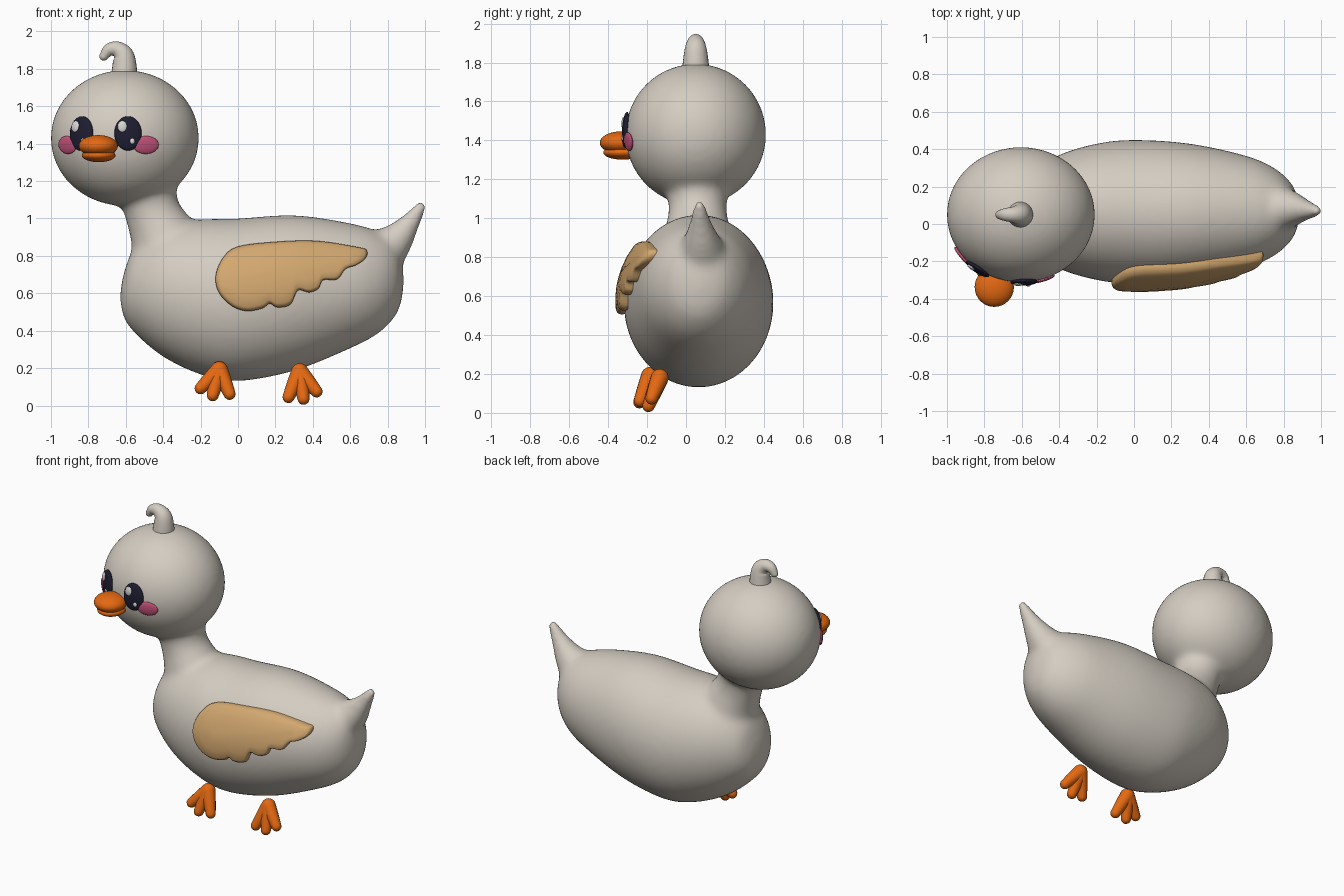
import bpy, bmesh, math
from mathutils import Vector, Matrix

if "Cube" in bpy.data.objects:
    bpy.data.objects.remove(bpy.data.objects["Cube"], do_unlink=True)


def material(name, rgb):
    m = bpy.data.materials.new(name)
    m.use_nodes = True
    m.diffuse_color = (*rgb, 1)
    bsdf = m.node_tree.nodes["Principled BSDF"]
    bsdf.inputs["Base Color"].default_value = (*rgb, 1)
    bsdf.inputs["Roughness"].default_value = 0.6
    return m


CREAM = material("warm_white", (0.66, 0.61, 0.54))
TAN = material("wing_tan", (0.65, 0.39, 0.16))
ORANGE = material("beak_orange", (0.78, 0.14, 0.006))
NAVY = material("eye_navy", (0.012, 0.012, 0.03))
PINK = material("cheek_pink", (0.58, 0.09, 0.2))
SHINE = material("eye_shine", (0.7, 0.68, 0.67))


def finish(name, bm, mat):
    bmesh.ops.recalc_face_normals(bm, faces=bm.faces)
    for f in bm.faces:
        f.smooth = True
    me = bpy.data.meshes.new(name)
    bm.to_mesh(me)
    bm.free()
    me.materials.append(mat)
    ob = bpy.data.objects.new(name, me)
    bpy.context.collection.objects.link(ob)
    return ob


def spline(pts, steps, closed=False):
    """Catmull-Rom curve through tuples of any length."""
    p = [Vector(q) for q in pts]
    n = len(p)
    get = (lambda i: p[i % n]) if closed else (lambda i: p[max(0, min(n - 1, i))])
    out = []
    for i in range(n if closed else n - 1):
        a, b, c, d = (get(i + k) for k in (-1, 0, 1, 2))
        for s in range(steps):
            t = s / steps
            out.append(0.5 * (2 * b + (c - a) * t + (2 * a - 5 * b + 4 * c - d) * t * t
                              + (3 * b - a - 3 * c + d) * t ** 3))
    return out if closed else out + [p[-1]]


def skin(bm, rings, caps=(True, True)):
    rows = [[bm.verts.new(v) for v in r] for r in rings]
    n = len(rows[0])
    for a, b in zip(rows, rows[1:]):
        for i in range(n):
            bm.faces.new((a[i], a[(i + 1) % n], b[(i + 1) % n], b[i]))
    if caps[0]:
        bm.faces.new(rows[0])
    if caps[1]:
        bm.faces.new(rows[-1])


def tube(bm, path, steps=6, sides=24):
    """Round-ended tapering tube; each path point is x, y, z, radius."""
    pts = spline(path, steps)
    pos = [Vector(p[:3]) for p in pts]
    last = len(pts) - 1
    tans = [(pos[min(i + 1, last)] - pos[max(i - 1, 0)]).normalized() for i in range(last + 1)]
    stations = [(pos[i], tans[i], pts[i][3]) for i in range(last + 1)]
    angles = [math.radians(a) for a in (20, 40, 60, 80)]
    cap = lambda i, s: [(pos[i] + tans[i] * s * pts[i][3] * math.sin(a), tans[i],
                         pts[i][3] * math.cos(a)) for a in angles]
    rings = []
    for c, t, r in cap(0, -1)[::-1] + stations + cap(last, 1):
        u = t.cross(Vector((0, 1, 0))).normalized()
        v = t.cross(u)
        rings.append([c + r * (u * math.cos(k * math.tau / sides) + v * math.sin(k * math.tau / sides))
                      for k in range(sides)])
    skin(bm, rings)


def ball(bm, centre, radii, frame=Matrix(), seg=32):
    m = frame @ Matrix.Translation(centre) @ Matrix.Diagonal((*radii, 1))
    bmesh.ops.create_uvsphere(bm, u_segments=seg, v_segments=seg // 2, radius=1, matrix=m)


# Body stations: x, bottom z, top z, half width
MID_Y = 0.065
stations = spline([(-.63, .56, .6, .02), (-.61, .47, .71, .12), (-.55, .385, .85, .21),
                   (-.4, .26, .96, .305), (-.2, .165, .995, .365), (0, .13, 1.0, .385),
                   (.3, .185, 1.018, .365), (.6, .305, .975, .3), (.75, .385, .93, .235),
                   (.84, .475, .87, .155), (.875, .56, .78, .08), (.885, .64, .7, .02)], 5)


def body_front(x, z):
    """y of the front flank of the body at x, z."""
    for a, b in zip(stations, stations[1:]):
        if a[0] <= x <= b[0]:
            s = a.lerp(b, (x - a[0]) / (b[0] - a[0]))
            k = (z - (s[1] + s[2]) / 2) / ((s[2] - s[1]) / 2)
            return MID_Y - s[3] * math.sqrt(max(0.1, 1 - k * k))
    return MID_Y


# Body, neck, head and tail fused into one soft skin
HEAD = Vector((-.605, .05, 1.43))
HEAD_R = Vector((.397, .362, .364))
bm = bmesh.new()
skin(bm, [[(s[0], MID_Y + s[3] * math.cos(a), (s[1] + s[2]) / 2 + (s[2] - s[1]) / 2 * math.sin(a))
           for a in (k * math.tau / 48 for k in range(48))] for s in stations])
tube(bm, [(-.34, .06, .72, .25), (-.39, .06, .88, .19), (-.455, .06, 1.03, .15),
          (-.49, .06, 1.16, .16)], sides=40)
tube(bm, [(.7, .08, .76, .17), (.83, .08, .87, .105), (.91, .075, .965, .062), (.975, .07, 1.06, .035)])
ball(bm, HEAD, HEAD_R, seg=64)
body = finish("body", bm, CREAM)
fuse = body.modifiers.new("fuse", 'REMESH')
fuse.mode = 'VOXEL'
fuse.voxel_size = 0.017
fuse.use_smooth_shade = True
soften = body.modifiers.new("soften", 'SMOOTH')
soften.factor = 0.5
soften.iterations = 22

# Curled crest
bm = bmesh.new()
tube(bm, [(-.61, .05, 1.74, .073), (-.607, .05, 1.82, .064), (-.615, .05, 1.875, .055),
          (-.65, .05, 1.905, .042), (-.69, .05, 1.9, .034), (-.717, .05, 1.868, .024)])
finish("crest", bm, CREAM)

# Scalloped wing hugging the flank
outline = spline([(-.12, .69), (-.1, .6), (-.03, .53), (.05, .505), (.13, .52), (.17, .545), (.21, .525),
                  (.28, .54), (.32, .615), (.38, .605), (.43, .625), (.455, .67), (.53, .675), (.575, .73),
                  (.63, .75), (.68, .785), (.69, .825), (.65, .845), (.42, .88), (.2, .875), (.0, .85),
                  (-.08, .79)], 5, True)
rings = []
for t, lift in ((.97, -.03), (.985, 0), (1, .013), (.985, .026), (.95, .036),
                (.88, .042), (.6, .044), (.3, .045), (.04, .045)):
    ring = []
    for x, z in outline:
        cx = max(.06, min(.58, x))
        cz = .69 + (cx - .06) * .21
        x, z = cx + (x - cx) * t, cz + (z - cz) * t
        ring.append((x, body_front(x, z) - lift, z))
    rings.append(ring)
bm = bmesh.new()
skin(bm, rings)
finish("right_wing", bm, TAN)

# Beak halves
for name, c, r in (("upper_beak", (-.747, -.337, 1.388), (.105, .106, .058)),
                   ("lower_beak", (-.745, -.325, 1.338), (.09, .1, .037))):
    bm = bmesh.new()
    ball(bm, c, r)
    finish(name, bm, ORANGE)


def face_frame(x, z):
    """Local frame on the front of the head: x sideways, y outwards, z up."""
    dx, dz = (x - HEAD.x) / HEAD_R.x, (z - HEAD.z) / HEAD_R.z
    dy = -math.sqrt(1 - dx * dx - dz * dz)
    n = Vector((dx / HEAD_R.x, dy / HEAD_R.y, dz / HEAD_R.z)).normalized()
    u = n.cross(Vector((0, 0, 1))).normalized() * -1
    m = Matrix((u, n, n.cross(u) * -1)).transposed()
    if m.col[2].z < 0:
        m.col[2] = -m.col[2]
    if m.col[0].x < 0:
        m.col[0] = -m.col[0]
    at = Vector((x, HEAD.y + dy * HEAD_R.y, z))
    return Matrix.Translation(at) @ m.to_4x4()


# Eyes with highlights, and cheeks
for side, eye, cheek in (("right", (-.838, 1.455), (-.912, 1.393)), ("left", (-.588, 1.455), (-.492, 1.393))):
    frame = face_frame(*eye)
    bm = bmesh.new()
    ball(bm, (0, -.002, 0), (.073, .02, .092), frame)
    finish(side + "_eye", bm, NAVY)
    bm = bmesh.new()
    ball(bm, (-.03, .012, .035), (.026, .01, .031), frame, 16)
    ball(bm, (.022, .013, -.042), (.014, .008, .016), frame, 16)
    finish(side + "_eye_shine", bm, SHINE)
    bm = bmesh.new()
    ball(bm, (0, 0, 0), (.071, .014, .048), face_frame(*cheek))
    finish(side + "_cheek", bm, PINK)

# Webless three-toed feet: ankle and toe tips in x, z; y leans forward going down
for name, ankle, y0, toes in (("right_foot", (-.1, .19), -.185, ((-.2, .092), (-.135, .055), (-.045, .062))),
                              ("left_foot", (.33, .18), -.135, ((.27, .045), (.35, .036), (.42, .075)))):
    bm = bmesh.new()
    for x, z in toes:
        ax, az = ankle
        lean = lambda h: y0 - (az - h) * .4
        mx, mz = ax + (x - ax) * .5, az + (z - az) * .5
        tube(bm, [(ax, lean(az), az, .046), (mx, lean(mz), mz, .04), (x, lean(z), z, .032)], 4, 16)
    finish(name, bm, ORANGE)
